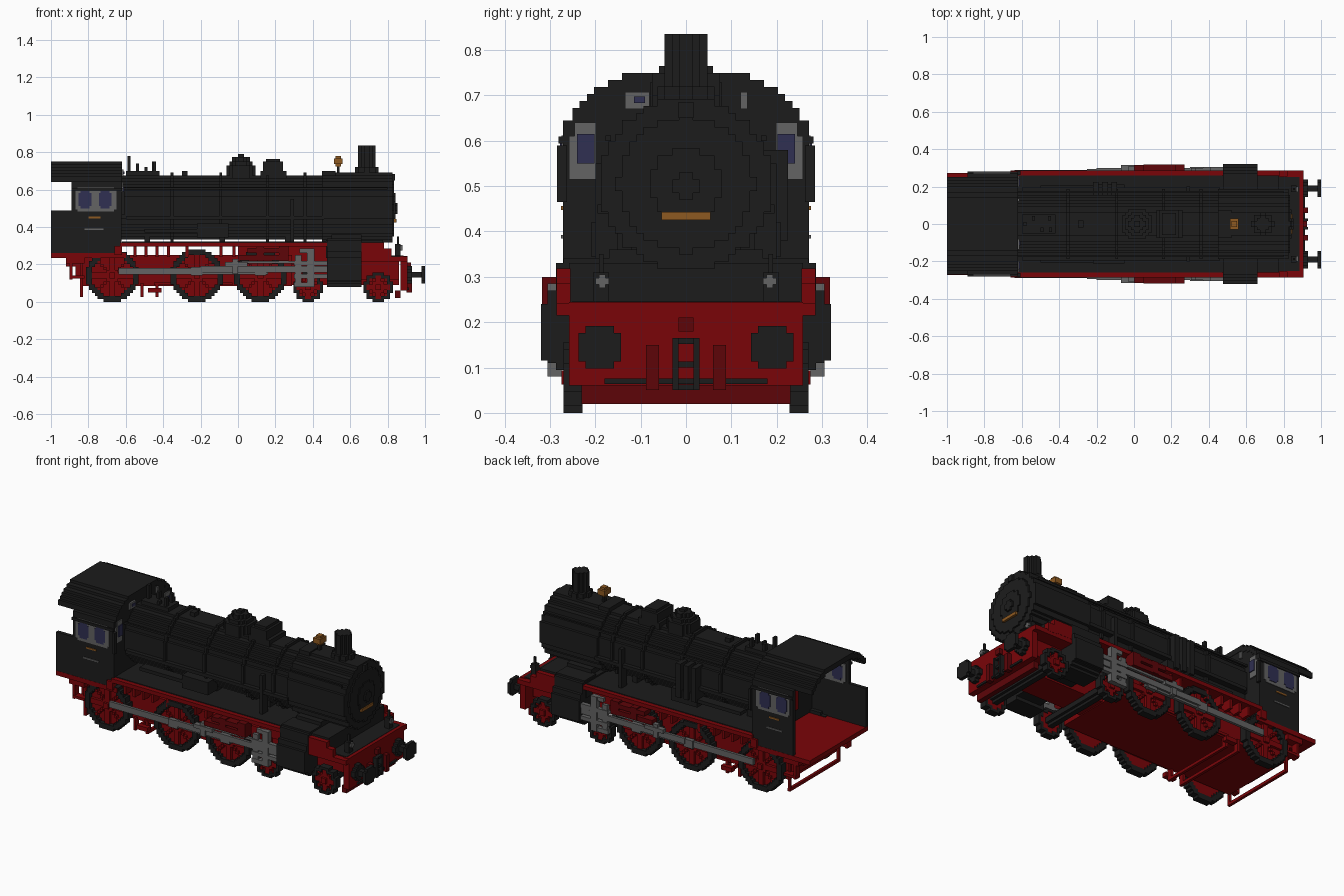
import bpy, bmesh, math
from mathutils import Vector

if "Cube" in bpy.data.objects:
    bpy.data.objects.remove(bpy.data.objects["Cube"])

V = 1 / 64  # block size of the stepped shapes


def material(name, rgb):
    m = bpy.data.materials.new(name)
    m.use_nodes = True
    m.diffuse_color = (*rgb, 1)
    m.node_tree.nodes["Principled BSDF"].inputs["Base Color"].default_value = (*rgb, 1)
    return m


BLACK = material("soot black", (0.0115, 0.0115, 0.0115))
RED = material("frame red", (0.195, 0.0015, 0.0025))
DARK = material("dark red", (0.11, 0.0015, 0.0025))
GRAY = material("steel gray", (0.125, 0.125, 0.125))
BLUE = material("window blue", (0.029, 0.029, 0.085))
GOLD = material("brass", (0.27, 0.1, 0.015))


def build(name, mat, boxes, mirror=False):
    """One object from boxes (x0, x1, y0, y1, z0, z1), optionally on both sides."""
    boxes = list(boxes)
    if mirror:
        boxes += [(a, b, -d, -c, e, f) for a, b, c, d, e, f in boxes]
    bm = bmesh.new()
    for x0, x1, y0, y1, z0, z1 in boxes:
        size = Vector((x1 - x0, y1 - y0, z1 - z0))
        mid = Vector((x0 + x1, y0 + y1, z0 + z1)) / 2
        for v in bmesh.ops.create_cube(bm, size=1)["verts"]:
            v.co = v.co * size + mid
    me = bpy.data.meshes.new(name)
    bm.to_mesh(me)
    bm.free()
    me.materials.append(mat)
    ob = bpy.data.objects.new(name, me)
    bpy.context.collection.objects.link(ob)


def stepped(axis, u, v, a0, a1, reach, inside):
    """Rows of blocks around (u, v) wherever inside(du, dv), from a0 to a1 on axis."""
    n, out = int(reach / V) + 1, []
    for row in range(-n, n):
        start = None
        for col in range(-n, n + 1):
            hit = col < n and inside((col + .5) * V, (row + .5) * V)
            if hit and start is None:
                start = col
            elif not hit and start is not None:
                p, q = (u + start * V, u + col * V), (v + row * V, v + (row + 1) * V)
                out.append({"x": (a0, a1, *p, *q), "y": (*p, a0, a1, *q),
                            "z": (*p, *q, a0, a1)}[axis])
                start = None
    return out


def disc(axis, u, v, a0, a1, r, hole=0):
    return stepped(axis, u, v, a0, a1, r, lambda p, q: hole <= math.hypot(p, q) <= r)


# Boiler with bands, smokebox and door
CZ = 0.505
build("boiler", BLACK, disc("x", 0, CZ, -0.63, 0.45, 0.177))
build("smokebox", BLACK, disc("x", 0, CZ, 0.45, 0.825, 0.188))
build("boiler_bands", BLACK, [b for x in (-0.36, -0.1, 0.15, 0.35)
                              for b in disc("x", 0, CZ, x, x + V, 0.188)])
build("smokebox_door", BLACK, disc("x", 0, CZ, 0.825, 0.835, 0.15) + disc("x", 0, CZ, 0.835, 0.842, 0.08)
      + [(0.84, 0.852, -0.03, 0.03, 0.485, 0.515), (0.84, 0.852, -0.015, 0.015, 0.47, 0.53)])
build("front_plate", GOLD, [(0.82, 0.848, -0.054, 0.054, 0.425, 0.443)])
build("top_lamp", BLACK, [(0.8, 0.84, -0.016, 0.016, 0.65, 0.685)])
build("handrails", BLACK, [(-0.62, 0.8, 0.165, 0.177, 0.6, 0.612)], True)
build("boiler_pipes", BLACK, [(-0.6, 0.46, 0.165, 0.195, 0.44, 0.46), (-0.5, -0.1, 0.15, 0.205, 0.37, 0.39),
      (0.28, 0.3, 0.15, 0.2, 0.32, 0.55), (-0.22, -0.05, 0.12, 0.21, 0.345, 0.42)], True)
build("air_pump", BLACK, [(x, x + 0.03, 0.15, 0.225, 0.38, 0.58) for x in (-0.22, -0.17, -0.12)])

# Fittings along the boiler top
build("chimney", BLACK, disc("z", 0.688, 0, 0.66, 0.835, 0.04) + disc("z", 0.688, 0, 0.66, 0.72, 0.058))
build("steam_dome", BLACK, [b for z, r in ((0.73, 0.085), (0.75, 0.065), (0.775, 0.045), (0.79, 0.02))
                            for b in disc("z", 0.016, 0, 0.66, z, r)])
build("sand_box", BLACK, [(0.135, 0.24, -0.075, 0.075, 0.65, 0.75), (0.15, 0.225, -0.06, 0.06, 0.75, 0.765),
                          (0.12, 0.26, -0.075, 0.075, 0.65, 0.7)])
build("preheater", BLACK, [(0.45, 0.52, -0.075, 0.075, 0.64, 0.7), (0.78, 0.82, -0.06, 0.06, 0.66, 0.69)])
build("bell_stem", BLACK, [(0.528, 0.542, -0.01, 0.01, 0.67, 0.73)])
build("brass_bell", GOLD, [(0.52, 0.55, -0.016, 0.016, 0.725, 0.78), (0.512, 0.558, -0.03, 0.03, 0.737, 0.768)])
build("valves", BLACK, [(x, x + 0.016, y - 0.012, y + 0.012, 0.65, z) for x, y, z in (
    (-0.59, 0, 0.78), (-0.545, 0.03, 0.74), (-0.5, -0.03, 0.72), (-0.46, 0.03, 0.75), (-0.455, -0.03, 0.75))]
    + [(-0.6, -0.42, -0.05, 0.05, 0.66, 0.7), (-0.3, -0.27, -0.02, 0.02, 0.66, 0.7)])


# Cab: walls under an arched roof, open at the rear
def arch(y):
    return 0.55 + 0.205 * math.sqrt(max(0, 1 - (abs(y) / 0.28) ** 3))


build("cab_roof", BLACK, stepped("x", 0, 0, -0.89, -0.62, 0.8,
      lambda y, z: abs(y) < 0.275 and max(0.6, arch(y) - 0.035) < z < arch(y)))
build("roof_overhang", BLACK, stepped("x", 0, 0, -1.0, -0.89, 0.8,
      lambda y, z: abs(y) < 0.275 and max(0.635, arch(y) - 0.035) < z < arch(y)))
build("cab_front_wall", BLACK, stepped("x", 0, 0, -0.65, -0.622, 0.8,
      lambda y, z: abs(y) < 0.265 and 0.26 < z < arch(y) - 0.01))
build("cab_side_walls", BLACK, [(-0.89, -0.622, 0.25, 0.271, 0.255, 0.645)], True)
build("cab_handrails", BLACK, [(-0.622, -0.608, 0.262, 0.284, 0.465, 0.59)], True)
build("rear_side_panel", BLACK, [(-1.0, -0.89, -0.271, -0.25, 0.26, 0.49)])
build("window_frames", GRAY, [(-0.87, -0.65, 0.245, 0.275, 0.495, 0.6), (-0.858, -0.662, 0.245, 0.275, 0.483, 0.612)], True)
build("window_panes", BLUE, [b for x in (-0.818, -0.71) for b in (
    (x - 0.034, x + 0.034, 0.242, 0.278, 0.513, 0.582), (x - 0.024, x + 0.024, 0.242, 0.278, 0.5, 0.595))], True)
build("front_window_frames", GRAY, [(-0.655, -0.615, 0.198, 0.246, 0.515, 0.64), (-0.65, -0.615, 0.24, 0.258, 0.515, 0.61)], True)
build("front_window_panes", BLUE, [(-0.658, -0.61, 0.202, 0.24, 0.55, 0.615)], True)
build("roof_window_frames", GRAY, [(-0.655, -0.612, -0.135, -0.08, 0.67, 0.708), (-0.655, -0.612, 0.12, 0.136, 0.67, 0.708)])
build("roof_window_pane", BLUE, [(-0.658, -0.608, -0.115, -0.09, 0.683, 0.698)])
build("cab_plates", GOLD, [(-0.8, -0.735, 0.268, 0.276, 0.447, 0.456)], True)
build("cab_trim", GRAY, [(-0.82, -0.72, 0.268, 0.276, 0.385, 0.392)], True)
build("cab_floor", RED, [(-1.0, -0.6, -0.272, 0.272, 0.235, 0.262)])
build("firebox_door", RED, [(-0.68, -0.65, -0.08, 0.08, 0.35, 0.48)])

# Running boards and main frame
build("running_board", RED, [(-0.63, 0.66, -0.285, 0.285, 0.295, 0.318)])
build("board_top", BLACK, [(-0.62, 0.66, -0.258, 0.258, 0.31, 0.322)])
build("board_end", RED, [(-0.66, -0.62, 0.255, 0.285, 0.25, 0.3)], True)
build("main_frame", RED, [(-0.83, 0.29, -0.22, 0.22, 0.085, 0.25), (-0.87, -0.83, -0.22, 0.22, 0.13, 0.25),
                          (-0.92, -0.87, -0.22, 0.22, 0.19, 0.25)])
build("board_brackets", RED, [(x, x + 0.016, 0.2, 0.27, 0.24, 0.3) for x in
                              (-0.56, -0.5, -0.44, -0.38, -0.28, -0.1, -0.03)], True)
build("boiler_supports", BLACK, [(x, x + 0.03, -0.1, 0.1, 0.3, 0.36) for x in (-0.5, -0.1, 0.25)])
build("frame_bridge", RED, [(0.0, 0.5, -0.2, 0.2, 0.2, 0.3)])

# Driving wheels and bogie wheels, each with a recessed web behind the spokes
tyres, spokes, webs, axles = [], [], [], []
for x, n in ((-0.672, 9), (-0.22, 9), (0.12, 9), (0.375, 5), (0.75, 5)):
    r, hole = n * V, (n - 2) * V if n > 6 else (n - 1.4) * V
    tyres += disc("y", x, r, 0.228, 0.27, r, hole)
    webs += disc("y", x, r, 0.232, 0.246, hole)
    spokes += stepped("y", x, r, 0.24, 0.262, hole, lambda p, q: math.hypot(p, q) < hole and (
        math.hypot(p, q) < 2.3 * V or min(abs(p), abs(q), abs(p - q) * .7, abs(p + q) * .7) < 0.6 * V))
    spokes += disc("y", x, r, 0.262, 0.275, 1.5 * V)
    axles += disc("y", x, r, -0.23, 0.23, 2 * V)
build("wheel_tyres", BLACK, tyres, True)
build("wheel_webs", RED, webs, True)
build("wheel_spokes", RED, spokes, True)
build("axles", BLACK, axles)
build("bogie_frame", RED, [(0.28, 0.86, -0.09, 0.09, 0.09, 0.2), (0.66, 0.86, -0.2, 0.2, 0.12, 0.22)])

# Cylinders and saddle
build("cylinders", BLACK, [(0.475, 0.66, 0.16, 0.27, 0.08, 0.34), (0.475, 0.66, 0.16, 0.287, 0.095, 0.33),
                           (0.475, 0.66, 0.2, 0.305, 0.11, 0.27), (0.475, 0.66, 0.2, 0.32, 0.115, 0.24)], True)
build("cylinder_saddle", BLACK, [(0.47, 0.775, -0.258, 0.258, 0.235, 0.33), (0.5, 0.66, -0.17, 0.17, 0.1, 0.36)])

# Rods and valve gear
build("side_rods", GRAY, [(-0.64, 0.16, 0.272, 0.288, 0.146, 0.182), (-0.2, 0.48, 0.285, 0.3, 0.158, 0.192),
      (-0.25, -0.19, 0.27, 0.295, 0.14, 0.187), (0.09, 0.15, 0.27, 0.295, 0.14, 0.192)], True)
build("valve_links", GRAY, [(-0.07, 0.05, 0.285, 0.315, 0.19, 0.212), (-0.03, 0.0, 0.285, 0.31, 0.15, 0.23),
      (0.02, 0.3, 0.285, 0.3, 0.205, 0.218), (-0.13, -0.05, 0.285, 0.3, 0.175, 0.19)], True)
build("crossheads", GRAY, [(0.3, 0.475, 0.28, 0.305, 0.195, 0.22), (0.3, 0.475, 0.28, 0.305, 0.125, 0.148),
      (0.305, 0.34, 0.28, 0.3, 0.085, 0.25), (0.37, 0.41, 0.275, 0.305, 0.08, 0.285),
      (0.3, 0.41, 0.275, 0.302, 0.08, 0.105), (0.33, 0.41, 0.28, 0.3, 0.262, 0.285)], True)
build("gear_bracket", DARK, [(0.05, 0.27, 0.255, 0.318, 0.262, 0.288), (0.0, 0.27, 0.27, 0.316, 0.222, 0.25),
      (0.1, 0.14, 0.26, 0.318, 0.225, 0.295), (0.22, 0.27, 0.26, 0.318, 0.22, 0.3)], True)

# Front deck, buffer beam, buffers and couplings
build("front_valance", RED, [(0.66, 0.78, 0.255, 0.286, 0.24, 0.318), (0.76, 0.82, 0.255, 0.286, 0.235, 0.285)], True)
build("front_deck", RED, [(0.66, 0.905, -0.285, 0.285, 0.215, 0.242)])
build("deck_top", BLACK, [(0.76, 0.885, -0.25, 0.25, 0.238, 0.247)])
build("buffer_beam", RED, [(0.87, 0.905, -0.258, 0.258, 0.06, 0.245)])
build("beam_skirt", DARK, [(0.84, 0.87, -0.23, 0.23, 0.02, 0.06)])
build("buffers", BLACK, disc("x", 0.19, 0.145, 0.98, 1.0, 0.053)
      + disc("x", 0.19, 0.145, 0.9, 0.93, 0.04) + disc("x", 0.19, 0.145, 0.93, 0.98, 0.024), True)
build("coupling", BLACK, [(0.905, 0.93, 0.017, 0.03, 0.05, 0.165)], True)
build("coupling_links", BLACK, [(0.905, 0.925, -0.03, 0.03, z, z + 0.013) for z in (0.05, 0.1, 0.152)])
build("coupling_hook", DARK, [(0.9, 0.925, -0.016, 0.016, 0.18, 0.21)])
build("brake_hoses", DARK, [(0.9, 0.93, 0.06, 0.088, 0.05, 0.15)], True)
build("front_pipe", BLACK, [(0.9, 0.915, -0.18, 0.18, 0.064, 0.076)])
build("lamp_posts", BLACK, [(0.84, 0.87, 0.17, 0.205, 0.24, 0.31), (0.85, 0.862, 0.182, 0.192, 0.3, 0.35)], True)
build("lamps", GRAY, [(0.865, 0.88, 0.17, 0.2, 0.283, 0.297), (0.865, 0.88, 0.178, 0.192, 0.275, 0.305)], True)

# Rear steps, brake rigging and beams under the frame
build("rear_steps", RED, [(-0.92, -0.82, 0.2, 0.265, 0.205, 0.24), (-0.9, -0.885, 0.22, 0.26, 0.12, 0.24),
      (-0.9, -0.82, 0.22, 0.262, 0.125, 0.14), (-0.845, -0.83, 0.22, 0.235, 0.03, 0.24)], True)
build("rear_cross_bars", RED, [(x, x + 0.016, -0.235, 0.235, 0.025, 0.042) for x in (-0.845, -0.52, -0.44)])
build("brake_hangers", RED, [(x, x + 0.016, 0.205, 0.235, 0.025, 0.1) for x in (-0.52, -0.44)]
      + [(-0.48, -0.41, 0.23, 0.26, 0.05, 0.075), (-0.45, -0.03, 0.225, 0.232, 0.09, 0.105)], True)
